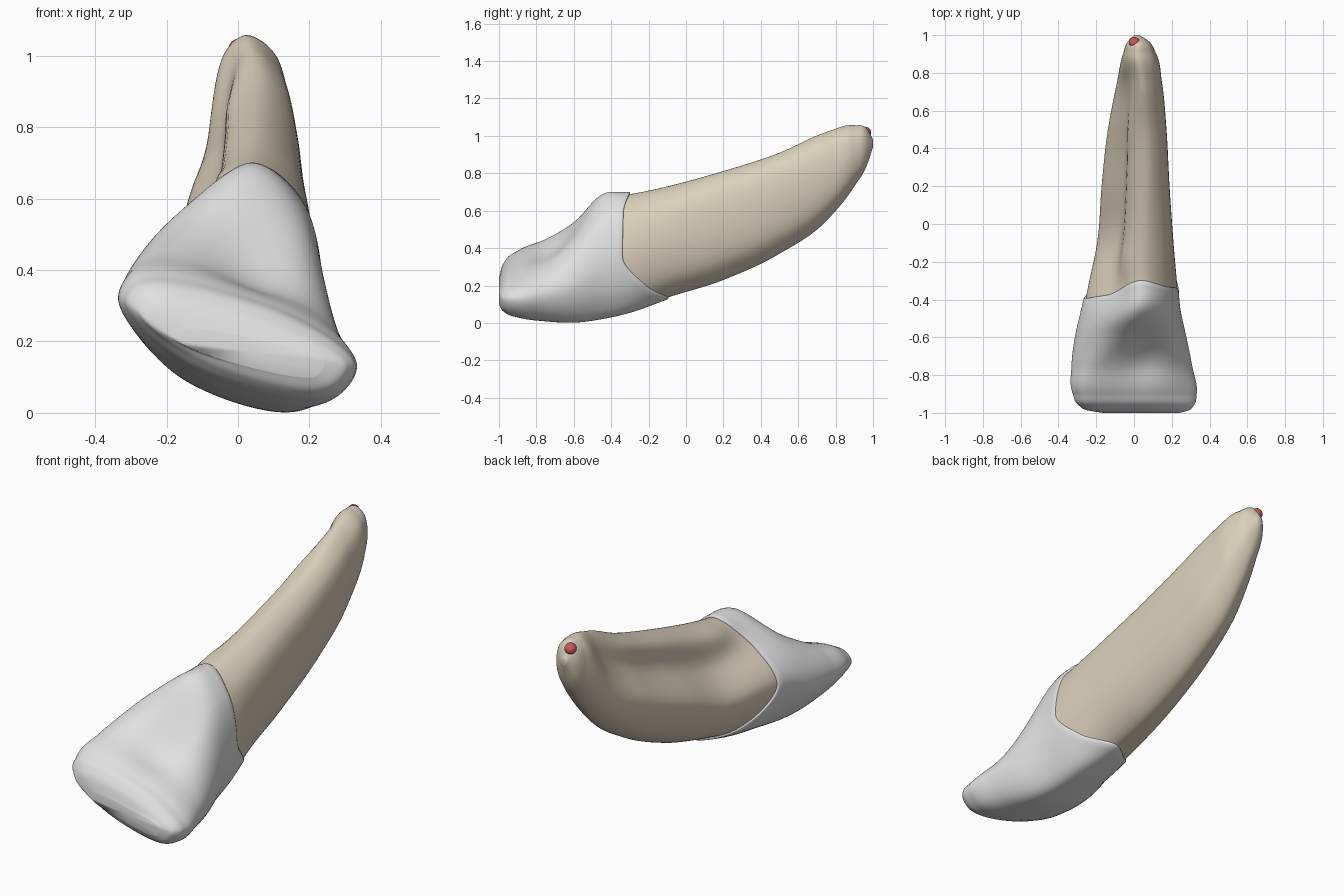
import bpy, bmesh, math
from mathutils import Vector

if "Cube" in bpy.data.objects:
    bpy.data.objects.remove(bpy.data.objects["Cube"])

# Stations along the tooth and the outline channels measured at them
Y = [-1, -.988, -.965, -.9, -.75, -.6, -.45, -.3, -.1, .2, .5, .75, .9, .97, 1]
CH = dict(
    xl=[-.16, -.24, -.285, -.322, -.328, -.31, -.275, -.24, -.195, -.17, -.137, -.09, -.058, -.03, 0],
    xr=[.24, .285, .312, .33, .305, .275, .243, .23, .21, .188, .172, .148, .118, .075, .03],
    zb=[.10, .075, .053, .03, .01, .005, .025, .06, .13, .23, .37, .545, .73, .85, .94],
    zt=[.235, .29, .335, .385, .45, .55, .685, .695, .73, .81, .908, 1.02, 1.057, 1.035, .98],
    xb=[.21, .21, .21, .2, .17, .15, .12, .1, .04, .02, .02, .02, .02, .02, .015],
    xt=[-.13, -.19, -.22, -.24, -.2, -.06, .03, .04, .05, .06, .06, .04, .02, .02, .015],
    zl=[.20, .25, .285, .305, .31, .33, .38, .38, .37, .48, .60, .73, .90, .94, .96],
    zr=[.15, .14, .14, .14, .165, .21, .3, .38, .45, .55, .68, .8, .9, .94, .96],
)
# Corner fullness (0 = straight, 0.41 = round, below 0 = hollow)
FULL = dict(
    br=[.42, .42, .42, .42, .4, .37, .37, .39, .42, .42, .42, .42, .42, .42, .42],
    tr=[.15, .2, .24, .28, .36, .4, .38, .42, .46, .48, .48, .45, .45, .43, .41],
    tl=[.41, .41, .41, .41, .41, .4, .2, .1, 0, -.03, .02, .14, .42, .45, .41],
    bl=[.2, .23, .27, .31, .35, .37, .39, .42, .42, .42, .42, .42, .41, .41, .41],
)


def channel(v, y):
    """Smooth interpolation through the stations."""
    y = min(max(y, Y[0]), Y[-1])
    i = max(j for j in range(len(Y) - 1) if Y[j] <= y)

    def slope(j):
        a, b = max(j - 1, 0), min(j + 1, len(Y) - 1)
        if a == j or b == j:
            return (v[b] - v[a]) / (Y[b] - Y[a])
        h0, h1 = Y[j] - Y[a], Y[b] - Y[j]
        return ((v[j] - v[a]) / h0 * h1 + (v[b] - v[j]) / h1 * h0) / (h0 + h1)
    h = Y[i + 1] - Y[i]
    t = (y - Y[i]) / h
    return ((2 * t**3 - 3 * t**2 + 1) * v[i] + (t**3 - 2 * t**2 + t) * h * slope(i)
            + (3 * t**2 - 2 * t**3) * v[i + 1] + (t**3 - t**2) * h * slope(i + 1))


def curve(p, u):
    """Closed centripetal spline through the points p."""
    n = len(p)
    i = int(u) % n
    q = [p[(i + k) % n] for k in (-1, 0, 1, 2)]
    t = [0]
    for k in range(3):
        t.append(t[-1] + max((q[k + 1] - q[k]).length, 1e-5) ** .5)
    x = t[1] + (u - int(u)) * (t[2] - t[1])

    def mix(a, b, ta, tb):
        return a * ((tb - x) / (tb - ta)) + b * ((x - ta) / (tb - ta))
    a = [mix(q[k], q[k + 1], t[k], t[k + 1]) for k in range(3)]
    b = [mix(a[k], a[k + 1], t[k], t[k + 2]) for k in range(2)]
    return mix(b[0], b[1], t[1], t[2])


def ramp(a, b, x):
    t = min(max((x - a) / (b - a), 0), 1)
    return t * t * (3 - 2 * t)


def surface(y, u, scale=1):
    """Point on the tooth: u runs 0 bottom, 2 right, 4 top, 6 left."""
    c = {k: channel(v, y) for k, v in CH.items()}
    f = {k: channel(v, y) for k, v in FULL.items()}
    B, R = Vector((c['xb'], c['zb'])), Vector((c['xr'], c['zr']))
    T, L = Vector((c['xt'], c['zt'])), Vector((c['xl'], c['zl']))

    def corner(a, b, cx, cz, k):
        return ((a + b) / 2).lerp(Vector((cx, cz)), k)
    pts = [B, corner(B, R, R.x, B.y, f['br']), R, corner(R, T, R.x, T.y, f['tr']),
           T, corner(T, L, L.x, T.y, f['tl']), L, corner(L, B, L.x, B.y, f['bl'])]
    p = curve(pts, u)
    mid = (B + R + T + L) / 4
    p = mid + (p - mid) * scale
    # hollow on the inner face of the crown
    w = max(0, math.cos((u - 3.6) * math.pi / 4))
    p.y -= .06 * w * math.exp(-((p.x - .05) / .15)**2 - ((y + .7) / .14)**2)
    # rounded shoulder above the groove on the left of the root
    g = ramp(-.4, -.15, y) * (1 - ramp(.45, .85, y)) * math.exp(-((u - 4.5) / .33)**2)
    p += Vector((-.035, .02)) * g
    return Vector((p.x, y, p.y))


NECK = [Vector((v, 0)) for v in (-.1, -.21, -.345, -.34, -.305, -.38, -.4, -.23)]
N = 96


def neck(u):
    return curve(NECK, u).x


def material(name, col):
    m = bpy.data.materials.new(name)
    m.diffuse_color = (*col, 1)
    m.use_nodes = True
    m.node_tree.nodes["Principled BSDF"].inputs["Base Color"].default_value = m.diffuse_color
    return m


def loft(name, rings, mat):
    bm = bmesh.new()
    rows = [[bm.verts.new(p) for p in r] for r in rings]
    for a, b in zip(rows, rows[1:]):
        for j in range(N):
            k = (j + 1) % N
            bm.faces.new((a[j], a[k], b[k], b[j]))
    for r in (rows[0], rows[-1]):
        c = bm.verts.new(sum((v.co for v in r), Vector()) / N)
        for j in range(N):
            bm.faces.new((r[j], r[(j + 1) % N], c))
    bmesh.ops.recalc_face_normals(bm, faces=bm.faces)
    me = bpy.data.meshes.new(name)
    bm.to_mesh(me)
    bm.free()
    me.materials.append(mat)
    for p in me.polygons:
        p.use_smooth = True
    ob = bpy.data.objects.new(name, me)
    bpy.context.collection.objects.link(ob)
    return ob


US = [8 * j / N for j in range(N)]

# Crown: from the biting edge to the wavy neck line, with a small turned-in lip
rings = []
S = 44
for i in range(S + 1):
    s = 1 - math.cos(i / S * math.pi / 2)
    rings.append([surface(-1 + (neck(u) + 1) * s, u, 1 + .015 * s) for u in US])
rings.append([surface(neck(u) + .006, u, 1.0) for u in US])
rings.append([surface(neck(u), u, .93) for u in US])
loft("crown", rings, material("enamel_grey", (.74, .74, .75)))

# Root: starts just inside the crown and ends at the rounded tip
rings = []
S = 60
for i in range(S + 1):
    s = math.sin(i / S * math.pi / 2)
    rings.append([surface(neck(u) - .03 + (1.03 - neck(u)) * s, u, .975 + .025 * min(1, s * 4))
                  for u in US])
loft("root", rings, material("root_beige", (.71, .63, .50)))

# Nerve opening at the root tip
bpy.ops.mesh.primitive_uv_sphere_add(segments=20, ring_count=12, radius=.03,
                                     location=(.003, .96, 1.018))
nerve = bpy.context.object
nerve.name = "nerve_tip"
nerve.data.materials.append(material("nerve_red", (.6, .1, .1)))
bpy.ops.object.shade_smooth()
